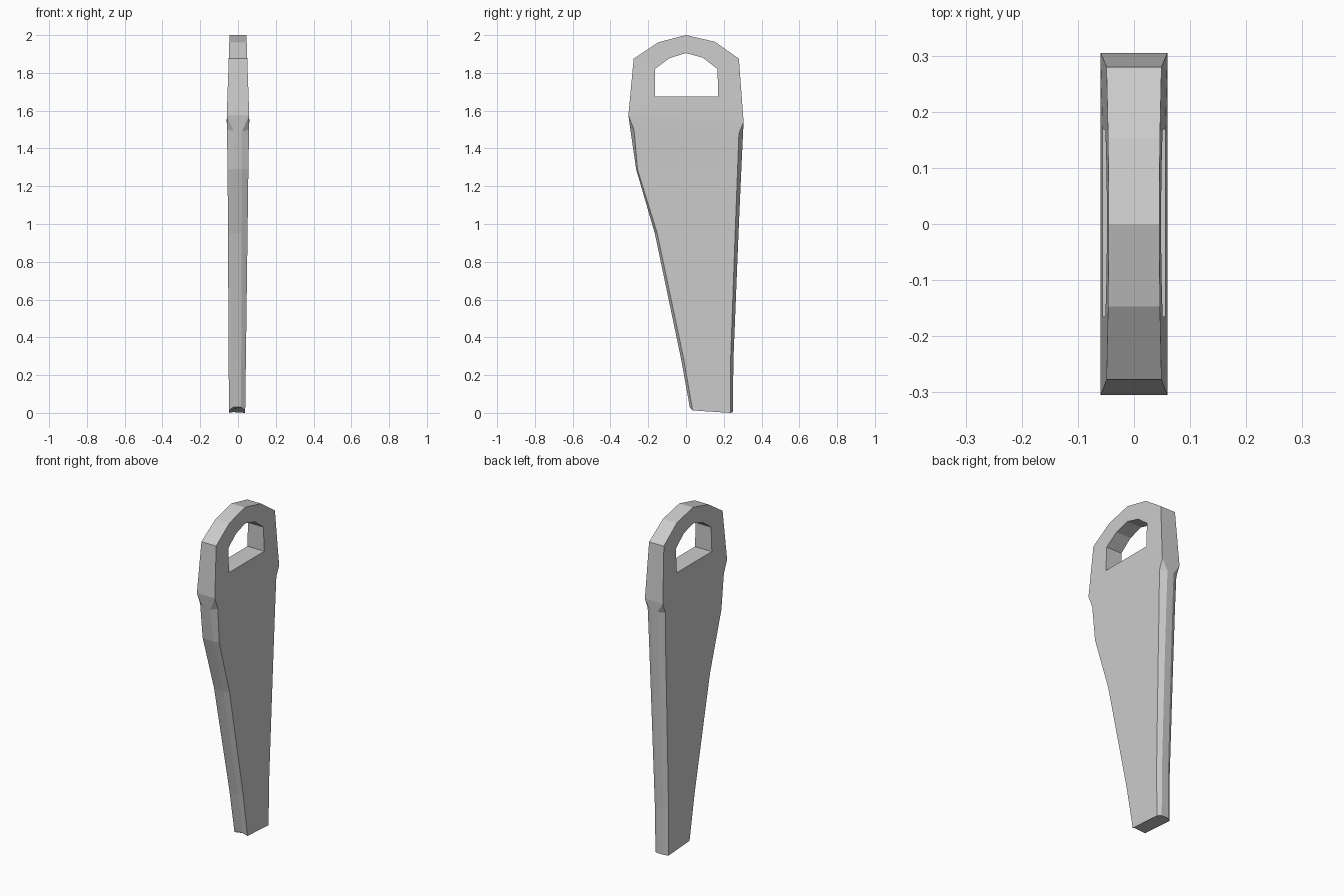
import bpy, bmesh

if "Cube" in bpy.data.objects:
    bpy.data.objects.remove(bpy.data.objects["Cube"])

# Plate half thickness by height
THICK = [(0, .043), (1.29, .055), (1.56, .06), (1.875, .049), (2.0, .045)]

def half(z):
    for (z0, t0), (z1, t1) in zip(THICK, THICK[1:]):
        if z <= z1:
            return t0 + (t1 - t0) * (z - z0) / (z1 - z0)
    return THICK[-1][1]

def shift(z):
    return -.005 * max(0, 1 - z / 1.3)

bm = bmesh.new()

def vert(side, p, width=None):
    y, z = p
    return bm.verts.new((shift(z) + side * (width or half(z)), y, z))

# Looped handle: outer and inner outlines, paired point by point
outer = [(-.305, 1.575), (-.277, 1.875), (-.147, 1.962), (0, 2),
         (.153, 1.965), (.28, 1.875), (.305, 1.54)]
inner = [(-.165, 1.675), (-.165, 1.82), (-.087, 1.878), (0, 1.905),
         (.09, 1.88), (.167, 1.82), (.17, 1.675)]
n = len(outer)
out = {s: [vert(s, p) for p in outer] for s in (-1, 1)}
inn = {s: [vert(s, p) for p in inner] for s in (-1, 1)}
for i in range(n):
    j = (i + 1) % n
    for s in (-1, 1):
        bm.faces.new((out[s][i], out[s][j], inn[s][j], inn[s][i]))
    bm.faces.new((inn[-1][i], inn[-1][j], inn[1][j], inn[1][i]))
    if j:
        bm.faces.new((out[-1][i], out[-1][j], out[1][j], out[1][i]))

# Tapered blade: rows of (front rim, front face edge, back face edge, back rim)
rows = [((-.293, 1.49), (-.275, 1.5), (.28, 1.48), (.302, 1.48)),
        ((-.264, 1.29), (-.257, 1.29), (.273, 1.29), (.293, 1.29)),
        ((-.165, .95), (-.152, .95), (.26, .95), (.278, .95)),
        ((-.025, .28), (-.011, .28), (.236, .28), (.251, .28)),
        ((.02, .03), (.035, .013), (.235, 0), (.248, .004))]
RIM = .021

def section(row):
    fr, ff, bf, br = row
    return [vert(-1, fr, RIM), vert(-1, ff), vert(-1, bf), vert(-1, br, RIM),
            vert(1, br, RIM), vert(1, bf), vert(1, ff), vert(1, fr, RIM)]

# The first section collapses onto the full-width bottom of the handle
a, b = out[-1], out[1]
prev = [a[0], a[0], a[-1], a[-1], b[-1], b[-1], b[0], b[0]]
for row in rows:
    cur = section(row)
    for i in range(8):
        j = (i + 1) % 8
        loop = list(dict.fromkeys((prev[i], prev[j], cur[j], cur[i])))
        bm.faces.new(loop)
    prev = cur
bm.faces.new(prev)

bmesh.ops.recalc_face_normals(bm, faces=bm.faces[:])
mesh = bpy.data.meshes.new("handled_blade")
bm.to_mesh(mesh)
bm.free()
bpy.context.collection.objects.link(bpy.data.objects.new("handled_blade", mesh))
